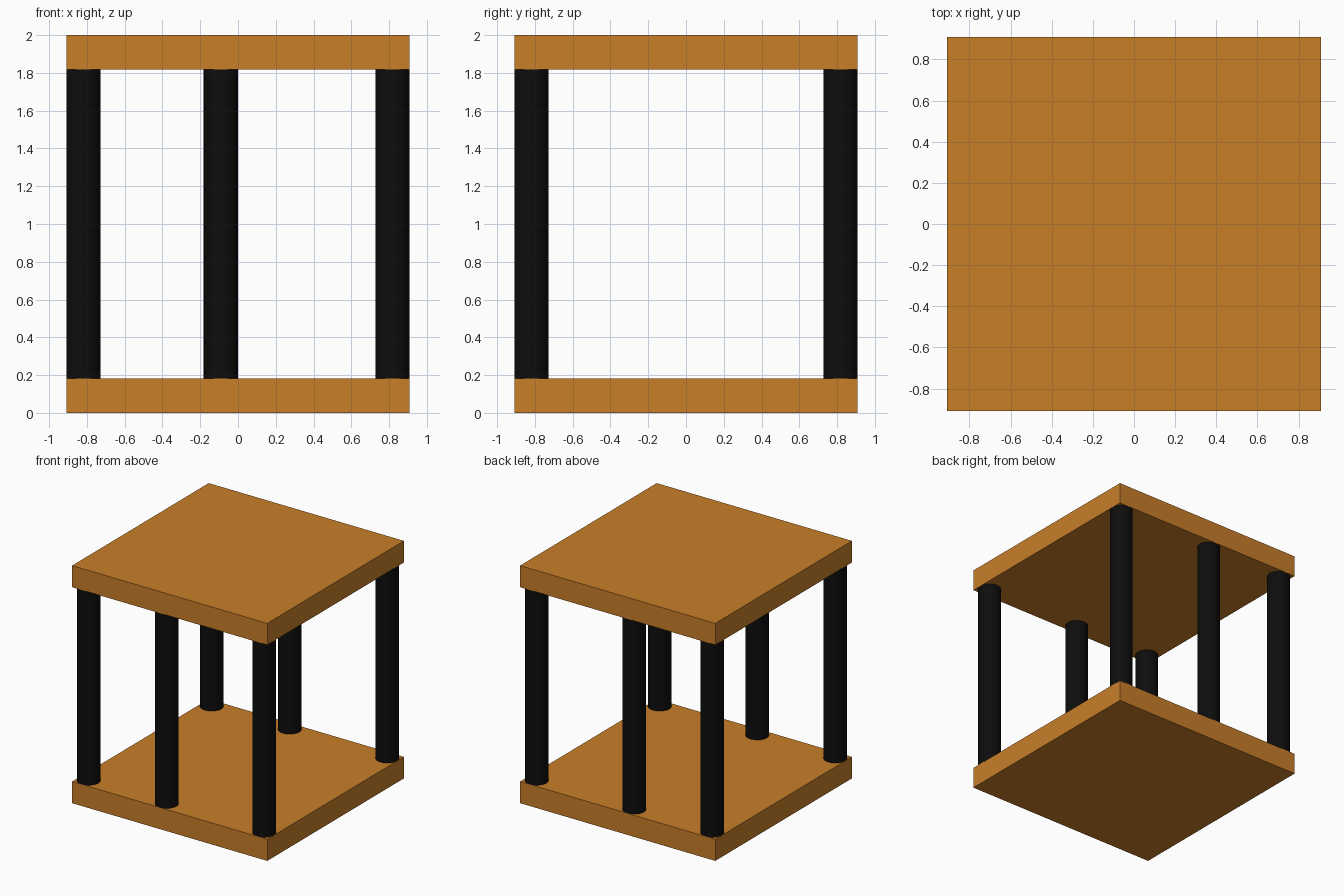
import bpy
import math

if "Cube" in bpy.data.objects:
    bpy.data.objects.remove(bpy.data.objects["Cube"])

U = 2 / 11          # slab thickness and post diameter
HALF = 5 * U        # half width of the slabs


def material(name, color):
    m = bpy.data.materials.new(name)
    m.diffuse_color = color
    m.use_nodes = True
    m.node_tree.nodes["Principled BSDF"].inputs["Base Color"].default_value = m.diffuse_color
    return m


wood = material("orange_wood", (0.58, 0.21, 0.022, 1))
black = material("black", (0.004, 0.004, 0.004, 1))


def slab(name, z):
    bpy.ops.mesh.primitive_cube_add(size=1, location=(0, 0, z))
    o = bpy.context.object
    o.name = name
    o.scale = (2 * HALF, 2 * HALF, U)
    bpy.ops.object.transform_apply(location=False, rotation=False, scale=True)
    o.data.materials.append(wood)


def post(name, x, y):
    bpy.ops.mesh.primitive_cylinder_add(vertices=48, radius=U / 2,
                                        depth=2 - 2 * U, location=(x, y, 1))
    o = bpy.context.object
    o.name = name
    o.data.materials.append(black)
    bpy.ops.object.shade_smooth_by_angle(angle=math.radians(30))


# Base and top boards
slab("bottom_board", U / 2)
slab("top_board", 2 - U / 2)

# Two rows of three posts; the middle ones sit slightly left of centre
edge = HALF - U / 2
for row, y in (("front", -edge), ("back", edge)):
    for side, x in (("left", -edge), ("middle", -U / 2), ("right", edge)):
        post(f"{row}_{side}_post", x, y)
